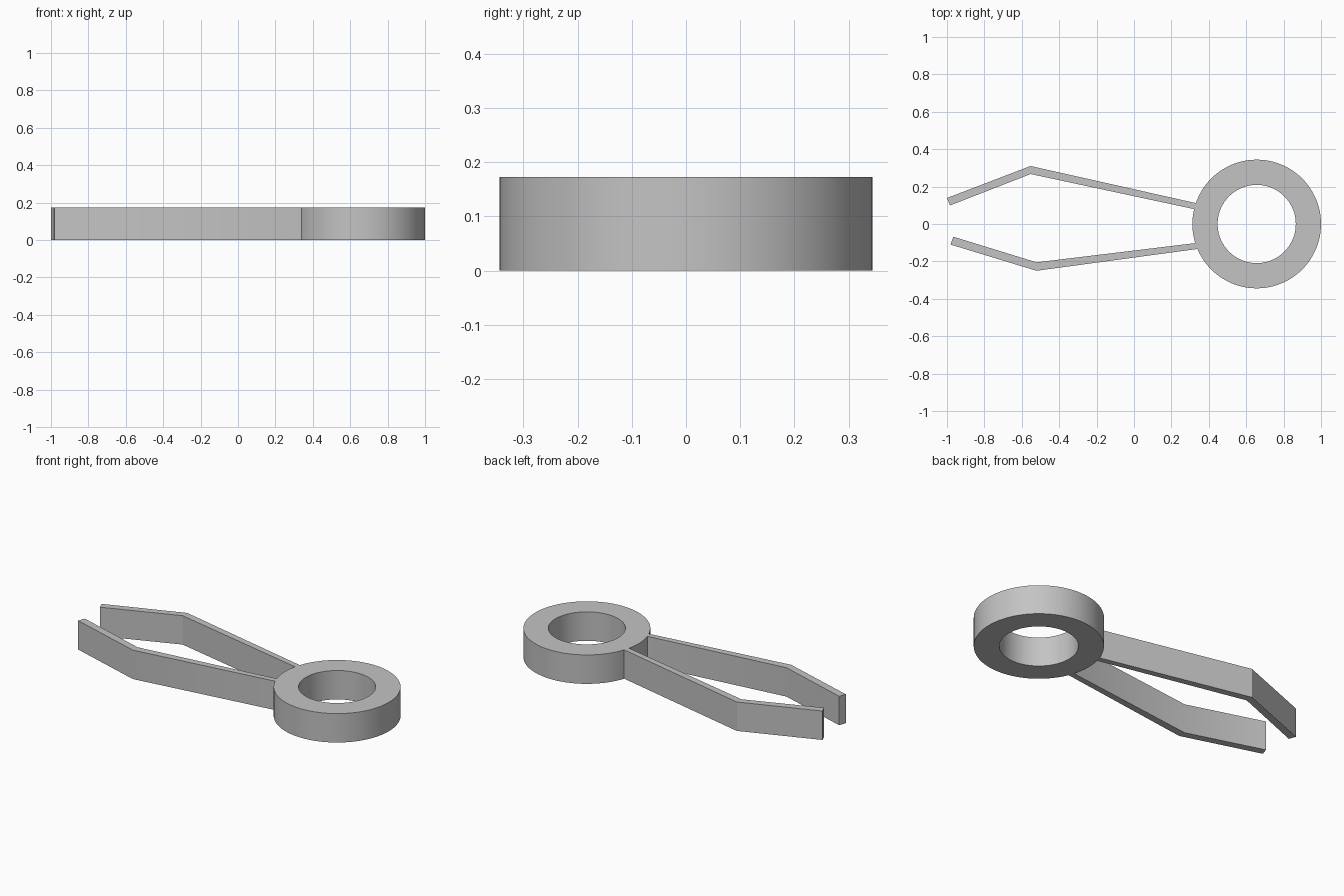
import bpy
import bmesh
import math
from mathutils import Vector

HEIGHT = 0.173
CENTRE = Vector((0.656, 0.0))
OUTER, INNER = 0.344, 0.209
SEGMENTS = 96

cube = bpy.data.objects.get("Cube")
if cube:
    bpy.data.objects.remove(cube, do_unlink=True)

# Single grey material
grey = bpy.data.materials.new("plain_grey")
grey.use_nodes = True
colour = (0.55, 0.55, 0.55, 1.0)
grey.diffuse_color = colour
grey.node_tree.nodes["Principled BSDF"].inputs["Base Color"].default_value = colour


def extrude_up(name, bm):
    """Raise flat faces to the part's height and make a shaded object."""
    result = bmesh.ops.extrude_face_region(bm, geom=bm.faces[:], use_keep_orig=True)
    top = [g for g in result["geom"] if isinstance(g, bmesh.types.BMVert)]
    bmesh.ops.translate(bm, verts=top, vec=(0, 0, HEIGHT))
    bmesh.ops.recalc_face_normals(bm, faces=bm.faces[:])
    mesh = bpy.data.meshes.new(name)
    bm.to_mesh(mesh)
    bm.free()
    mesh.materials.append(grey)
    obj = bpy.data.objects.new(name, mesh)
    bpy.context.collection.objects.link(obj)
    bpy.ops.object.select_all(action="DESELECT")
    obj.select_set(True)
    bpy.context.view_layer.objects.active = obj
    bpy.ops.object.shade_smooth_by_angle(angle=math.radians(30))
    return obj


def on_ring(x, y):
    """Move a point onto the ring's outer wall."""
    return CENTRE + (Vector((x, y)) - CENTRE).normalized() * OUTER


# Finger ring: a flat annulus, raised
bm = bmesh.new()
loops = []
for radius in (OUTER, INNER):
    loops.append([bm.verts.new((CENTRE.x + radius * math.cos(math.tau * i / SEGMENTS),
                                radius * math.sin(math.tau * i / SEGMENTS), 0))
                  for i in range(SEGMENTS)])
for i in range(SEGMENTS):
    j = (i + 1) % SEGMENTS
    bm.faces.new((loops[0][i], loops[0][j], loops[1][j], loops[1][i]))
extrude_up("ring", bm)

# Bent arms: tip, bend and root, each as an (outer, inner) pair
arms = {
    "back_arm": [((-1.0, 0.139), (-0.984, 0.099)),
                 ((-0.553, 0.31), (-0.553, 0.267)),
                 (on_ring(0.33, 0.112), on_ring(0.32, 0.08))],
    "front_arm": [((-0.981, -0.11), (-0.966, -0.068)),
                  ((-0.521, -0.25), (-0.521, -0.205)),
                  (on_ring(0.338, -0.134), on_ring(0.328, -0.102))],
}
for name, pairs in arms.items():
    bm = bmesh.new()
    rows = [[bm.verts.new((p[0], p[1], 0)) for p in pair] for pair in pairs]
    for a, b in zip(rows, rows[1:]):
        bm.faces.new((a[0], a[1], b[1], b[0]))
    extrude_up(name, bm)
